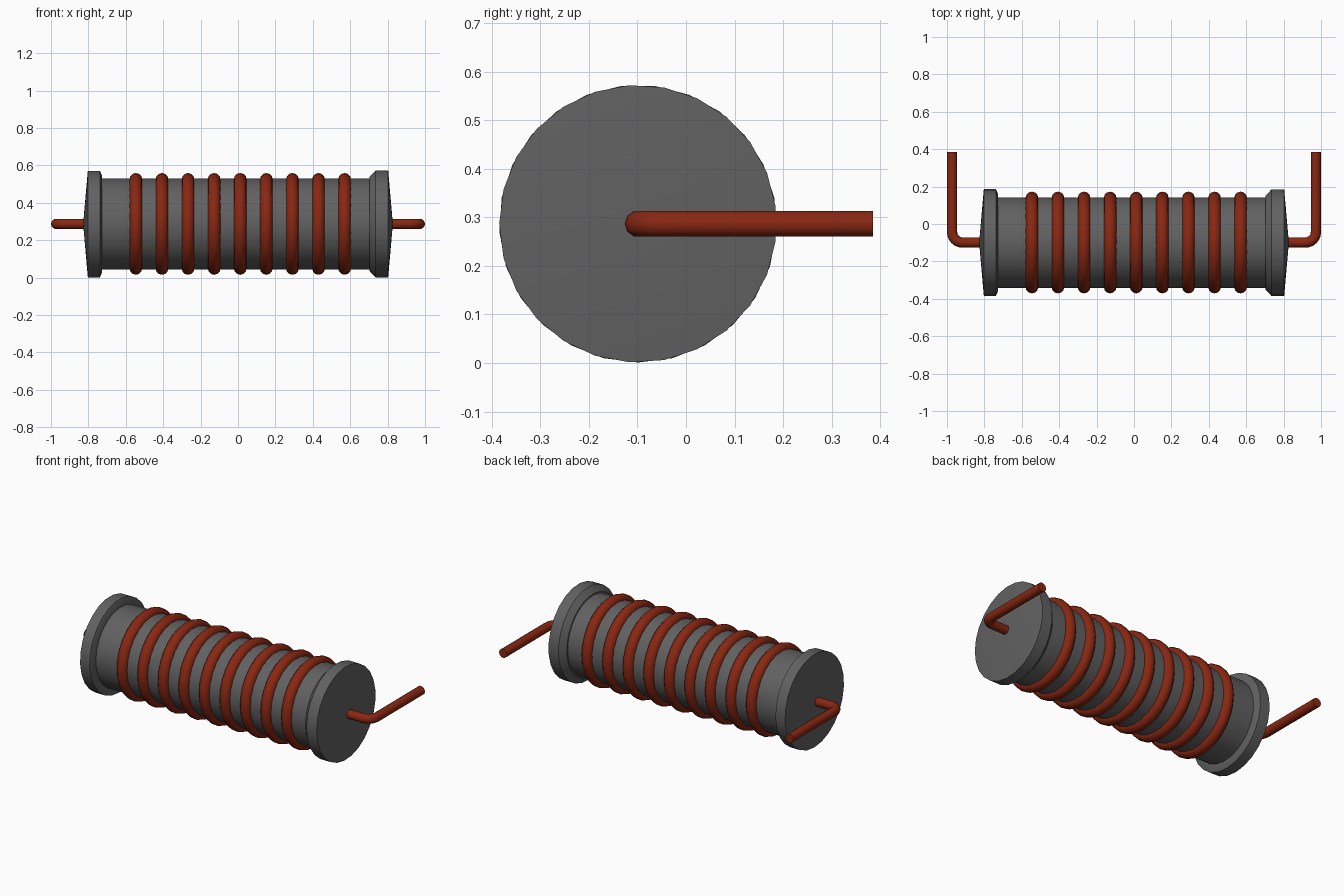
import bpy, math
from mathutils import Vector

cube = bpy.data.objects.get("Cube")
if cube:
    bpy.data.objects.remove(cube, do_unlink=True)

AXIS_Y, AXIS_Z = -0.099, 0.287
SIDES = 25


def material(name, rgb):
    m = bpy.data.materials.new(name)
    m.use_nodes = True
    m.diffuse_color = (*rgb, 1)
    m.node_tree.nodes["Principled BSDF"].inputs["Base Color"].default_value = (*rgb, 1)
    return m


grey = material("dark grey", (0.12, 0.12, 0.12))
copper = material("copper red", (0.25, 0.02, 0.006))


def finish(obj, mat, angle=30):
    """Assign the colour and smooth all but the hard edges."""
    obj.data.materials.clear()
    obj.data.materials.append(mat)
    bpy.ops.object.select_all(action="DESELECT")
    obj.select_set(True)
    bpy.context.view_layer.objects.active = obj
    bpy.ops.object.shade_smooth_by_angle(angle=math.radians(angle))


def lathe(name, profile, mat, phase=math.pi):
    """Revolve (x, radius) points about the long axis; radius 0 is a pole."""
    verts, rings, faces = [], [], []
    for x, r in profile:
        count = SIDES if r > 0 else 1
        ids = []
        for i in range(count):
            a = phase + 2 * math.pi * i / SIDES
            ids.append(len(verts))
            verts.append((x, AXIS_Y + r * math.cos(a), AXIS_Z + r * math.sin(a)))
        rings.append(ids)
    for a, b in zip(rings, rings[1:]):
        for i in range(SIDES):
            j = (i + 1) % SIDES
            quad = [a[i % len(a)], a[j % len(a)], b[j % len(b)], b[i % len(b)]]
            faces.append(list(dict.fromkeys(quad)))
    mesh = bpy.data.meshes.new(name)
    mesh.from_pydata(verts, [], faces)
    obj = bpy.data.objects.new(name, mesh)
    bpy.context.collection.objects.link(obj)
    # Consistent outward normals
    import bmesh
    bm = bmesh.new()
    bm.from_mesh(mesh)
    bmesh.ops.recalc_face_normals(bm, faces=bm.faces)
    bm.to_mesh(mesh)
    bm.free()
    finish(obj, mat)


# Core and the two shallow-coned end caps
lathe("core", [(-0.76, 0), (-0.76, 0.243), (0.76, 0.243), (0.76, 0)], grey)
lathe("left_cap", [(0.828, 0), (0.803, 0.286), (0.735, 0.286),
                   (0.703, 0.252), (0.703, 0.2), (0.703, 0)], grey)
lathe("right_cap", [(-0.828, 0), (-0.803, 0.286), (-0.738, 0.286),
                    (-0.726, 0.257), (-0.726, 0.2), (-0.726, 0)], grey, -math.pi / 2)

# Wire windings
for i in range(9):
    bpy.ops.mesh.primitive_torus_add(
        major_radius=0.238, minor_radius=0.034, major_segments=28, minor_segments=12,
        location=(0.012 + 0.1395 * (i - 4), AXIS_Y, AXIS_Z),
        rotation=(0, math.pi / 2, 0))
    ring = bpy.context.object
    ring.name = f"winding_{i + 1}"
    finish(ring, copper, 60)


def lead(name, side):
    """Round wire leaving the cap and bending to the back."""
    x_end, bend = 0.9725, 0.055
    path = [(0.78, AXIS_Y)]
    for k in range(7):
        a = math.pi / 2 * k / 6
        path.append((x_end - bend + bend * math.sin(a), AXIS_Y + bend - bend * math.cos(a)))
    path.append((x_end, 0.385))
    curve = bpy.data.curves.new(name, "CURVE")
    curve.dimensions = "3D"
    curve.bevel_depth = 0.0275
    curve.bevel_resolution = 3
    curve.use_fill_caps = True
    spline = curve.splines.new("POLY")
    spline.points.add(len(path) - 1)
    for p, (x, y) in zip(spline.points, path):
        p.co = (side * x, y, AXIS_Z, 1)
    obj = bpy.data.objects.new(name, curve)
    bpy.context.collection.objects.link(obj)
    bpy.ops.object.select_all(action="DESELECT")
    obj.select_set(True)
    bpy.context.view_layer.objects.active = obj
    bpy.ops.object.convert(target="MESH")
    finish(bpy.context.object, copper, 50)


lead("left_lead", 1)
lead("right_lead", -1)
